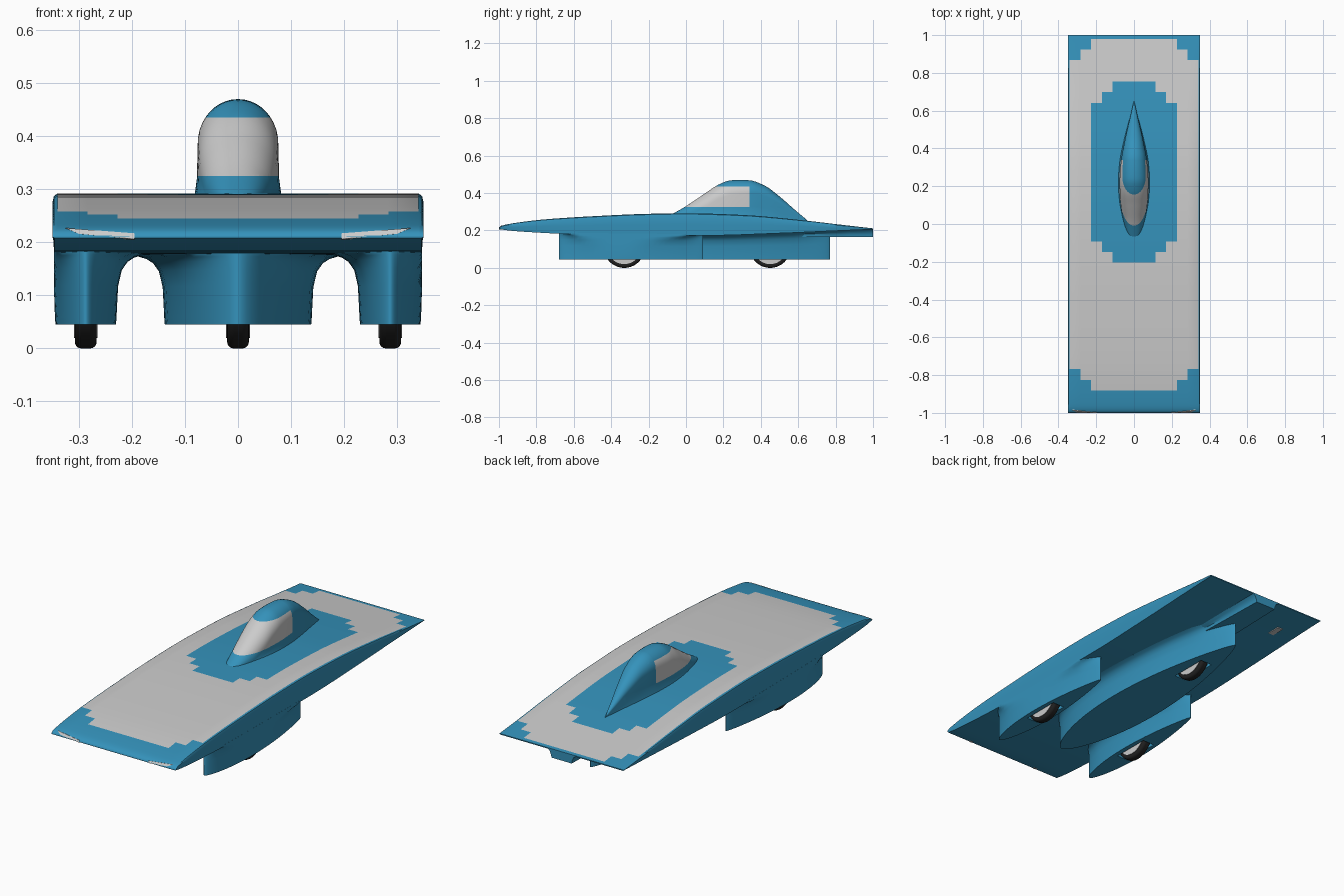
import bpy, bmesh
from math import sin, cos, pi

if "Cube" in bpy.data.objects:
    bpy.data.objects.remove(bpy.data.objects["Cube"])


def material(name, rgb):
    m = bpy.data.materials.new(name)
    m.diffuse_color = (*rgb, 1)
    m.use_nodes = True
    m.node_tree.nodes["Principled BSDF"].inputs["Base Color"].default_value = m.diffuse_color
    return m


BLUE = material("blue paint", (0.035, 0.29, 0.5))
GREY = material("solar grey", (0.6, 0.6, 0.6))
BLACK = material("tyre black", (0.015, 0.015, 0.015))
WHITE = material("light white", (0.8, 0.8, 0.8))


def curve(pts):
    """Smooth monotone interpolation through (y, value) points."""
    d = [(b[1] - a[1]) / (b[0] - a[0]) for a, b in zip(pts, pts[1:])]
    m = [d[0]] + [2 * a * b / (a + b) if a * b > 0 else 0 for a, b in zip(d, d[1:])] + [d[-1]]

    def f(y):
        y = min(max(y, pts[0][0]), pts[-1][0])
        i = max(k for k in range(len(d)) if pts[k][0] <= y)
        h = pts[i + 1][0] - pts[i][0]
        t = (y - pts[i][0]) / h
        return ((2 * t**3 - 3 * t**2 + 1) * pts[i][1] + (t**3 - 2 * t**2 + t) * h * m[i]
                + (3 * t**2 - 2 * t**3) * pts[i + 1][1] + (t**3 - t**2) * h * m[i + 1])
    return f


def finish(name, bm, mats, angle=35):
    bmesh.ops.recalc_face_normals(bm, faces=bm.faces)
    me = bpy.data.meshes.new(name)
    bm.to_mesh(me)
    bm.free()
    for m in mats:
        me.materials.append(m)
    ob = bpy.data.objects.new(name, me)
    bpy.context.collection.objects.link(ob)
    smooth(ob, angle)
    return ob


def select(ob):
    bpy.ops.object.select_all(action='DESELECT')
    ob.select_set(True)
    bpy.context.view_layer.objects.active = ob


def smooth(ob, angle=35):
    select(ob)
    bpy.ops.object.shade_smooth_by_angle(angle=angle * pi / 180)


def loft(rings):
    bm = bmesh.new()
    vs = [[bm.verts.new(p) for p in r] for r in rings]
    n = len(vs[0])
    for a, b in zip(vs, vs[1:]):
        for i in range(n):
            bm.faces.new((a[i], a[(i + 1) % n], b[(i + 1) % n], b[i]))
    bm.faces.new(vs[0])
    bm.faces.new(vs[-1])
    bmesh.ops.recalc_face_normals(bm, faces=bm.faces)
    return bm


top = curve([(-1, .212), (-.995, .219), (-.98, .227), (-.95, .234), (-.88, .245), (-.77, .258), (-.5, .276),
             (-.2, .289), (0, .292), (.3, .283), (.6, .257), (.8, .234), (1, .211)])
bot = curve([(-1, .208), (-.95, .2), (-.85, .192), (-.6, .18), (-.2, .175), (.1, .173), (.5, .185), (.8, .198), (1, .206)])

# Main deck: wing-profile slab with the solar cell grid coloured on top
CELL = .0564
cols = [.0567 * i for i in range(-6, 7)]
rows = [.98 - CELL * k for k in range(33, -1, -1)]
ys = [-1, -.998, -.995, -.99, -.98, -.965, -.95, -.925, -.9] + rows + [1]
rings = []
for y in ys:
    t, b = top(y), bot(y)
    d = t - b
    right = [(.347, y, t - .04 * d), (.35, y, t - .15 * d), (.35, y, b + .5 * d), (.346, y, b)]
    left = [(-x, y, z) for x, y, z in reversed(right)]
    rings.append([(x, y, t) for x in cols] + right + left)


def is_panel(x, y):
    k, c = int((.98 - y) / CELL), int(abs(x) / .0567)
    if y > .98 or k > 32 or c > 5:
        return False
    corner = min(k, 32 - k)
    if c > 3 + corner:
        return False
    edge = min(k - 4, 20 - k)              # blue island round the canopy
    return not (edge >= 0 and c < 2 + min(edge, 2))


bm = loft(rings)
for f in bm.faces:
    c = f.calc_center_median()
    f.material_index = int(f.normal.z > .5 and is_panel(c.x, c.y))
finish("solar_deck", bm, [BLUE, GREY])

# Canopy: teardrop bubble with wraparound window
roof = curve([(-.08, .284), (0, .33), (.1, .397), (.18, .448), (.24, .468), (.29, .47), (.34, .468), (.42, .44),
              (.5, .382), (.58, .312), (.65, .253)])
wide = curve([(-.08, .002), (-.07, .02), (-.03, .042), (.05, .063), (.15, .074), (.22, .076), (.32, .07),
              (.45, .047), (.55, .024), (.65, .001)])
rings = []
for i in range(57):
    y = -.08 + .73 * (i / 56) ** 1.25
    w, base = wide(y), top(y) - .01
    h = max(roof(y) - base, .003)
    rz = min(w * 1.05, h * .9)
    s = h - rz
    side = [(1.13 * w, y, base), (1.07 * w, y, base + .15 * s), (1.02 * w, y, base + .4 * s)]
    arch = [(w * cos(pi * a / 20), y, base + s + rz * sin(pi * a / 20)) for a in range(21)]
    rings.append(side + arch + [(-x, q, z) for x, q, z in reversed(side)])
bm = loft(rings)
for co, no in (((0, 0, .325), (0, 0, 1)), ((0, 0, .435), (0, 0, 1)), ((0, .34, 0), (0, 1, 0))):
    bmesh.ops.bisect_plane(bm, geom=bm.verts[:] + bm.edges[:] + bm.faces[:], plane_co=co, plane_no=no, dist=1e-5)
for f in bm.faces:
    c = f.calc_center_median()
    f.material_index = int(.325 < c.z < .435 and c.y < .34)
finish("canopy", bm, [BLUE, GREY], 50)


def cylinder(name, x, y, z, r, width, mat, bevel=0):
    bpy.ops.mesh.primitive_cylinder_add(vertices=64, radius=r, depth=width, location=(x, y, z), rotation=(0, pi / 2, 0))
    ob = bpy.context.object
    ob.name = name
    ob.data.materials.append(mat)
    if bevel:
        m = ob.modifiers.new("rounding", 'BEVEL')
        m.width, m.segments = bevel, 4
    smooth(ob)
    return ob


# Wheel fairings: upright foils flaring into the underside, with a wheel slot
LEVELS = [(0, 0), (.1, .001), (.55, .004), (.78, .011), (.9, .022), (.96, .034), (1, .05), (1.06, .052)]


def fairing(name, cx, half, y0, y1, wheel_y):
    n, rings = 40, []
    for s, off in LEVELS:
        sides = {1: [], -1: []}
        for i in range(n + 1):
            t = (1 - cos(pi * i / n)) / 2
            y = y0 + (y1 - y0) * t
            hw = half * max(sin(pi * t ** .8), 0) ** .75 + off * min(1, 7 * t, 7 * (1 - t)) + .001
            z = .045 + s * (bot(y) - .045)
            for sg in (1, -1):
                x = min(max(cx + sg * hw, -.347), .347)
                sides[sg].append((x, y, z))
        rings.append(sides[1] + sides[-1][::-1])
    ob = finish(name, loft(rings), [BLUE], 40)
    cutter = cylinder("slot_cutter", cx, wheel_y, .11, .118, .066, BLUE)
    cutter.hide_render = True
    m = ob.modifiers.new("slot", 'BOOLEAN')
    m.operation, m.object, m.solver = 'DIFFERENCE', cutter, 'EXACT'
    select(ob)
    bpy.ops.object.modifier_apply(modifier="slot")
    bpy.data.objects.remove(cutter)
    smooth(ob, 40)
    # Wheel: tyre plus pale disc
    cylinder(name.replace("fairing", "tyre"), cx, wheel_y, .11, .11, .041, BLACK, .012)
    cylinder(name.replace("fairing", "wheel_disc"), cx, wheel_y, .11, .09, .045, WHITE)


fairing("left_fairing", -.287, .056, -.68, .09, -.33)
fairing("right_fairing", .287, .056, -.68, .09, -.33)
fairing("centre_fairing", 0, .137, -.55, .77, .45)

# Tail keel running from the centre fairing to the rear edge
rings = []
for y in (.55, .65, .77, .88, 1):
    w = .078 - .03 * (y - .55)
    half = [(1.3 * w, y, bot(y) + .003), (1.05 * w, y, bot(y) - .007), (.92 * w, y, .18), (.88 * w, y, .166)]
    rings.append(half + [(-x, q, z) for x, q, z in reversed(half)])
finish("tail_keel", loft(rings), [BLUE])

# Headlight strips on the nose
for name, s in (("left_headlight", -1), ("right_headlight", 1)):
    pts = [(.195, -1.001, .206), (.195, -.999, .217), (.3, -.989, .225), (.325, -.986, .227), (.3, -.999, .216)]
    bm = bmesh.new()
    front = [bm.verts.new((s * x, y, z)) for x, y, z in pts]
    back = [bm.verts.new((s * x, y + .012, z - .002)) for x, y, z in pts]
    bm.faces.new(front)
    bm.faces.new(back)
    for i in range(5):
        j = (i + 1) % 5
        bm.faces.new((front[i], front[j], back[j], back[i]))
    finish(name, bm, [WHITE])

# Small plate under the rear deck
bpy.ops.mesh.primitive_cube_add(size=1, location=(-.23, .8, .197))
plate = bpy.context.object
plate.name = "underside_plate"
plate.scale = (.03, .07, .006)
plate.data.materials.append(GREY)
